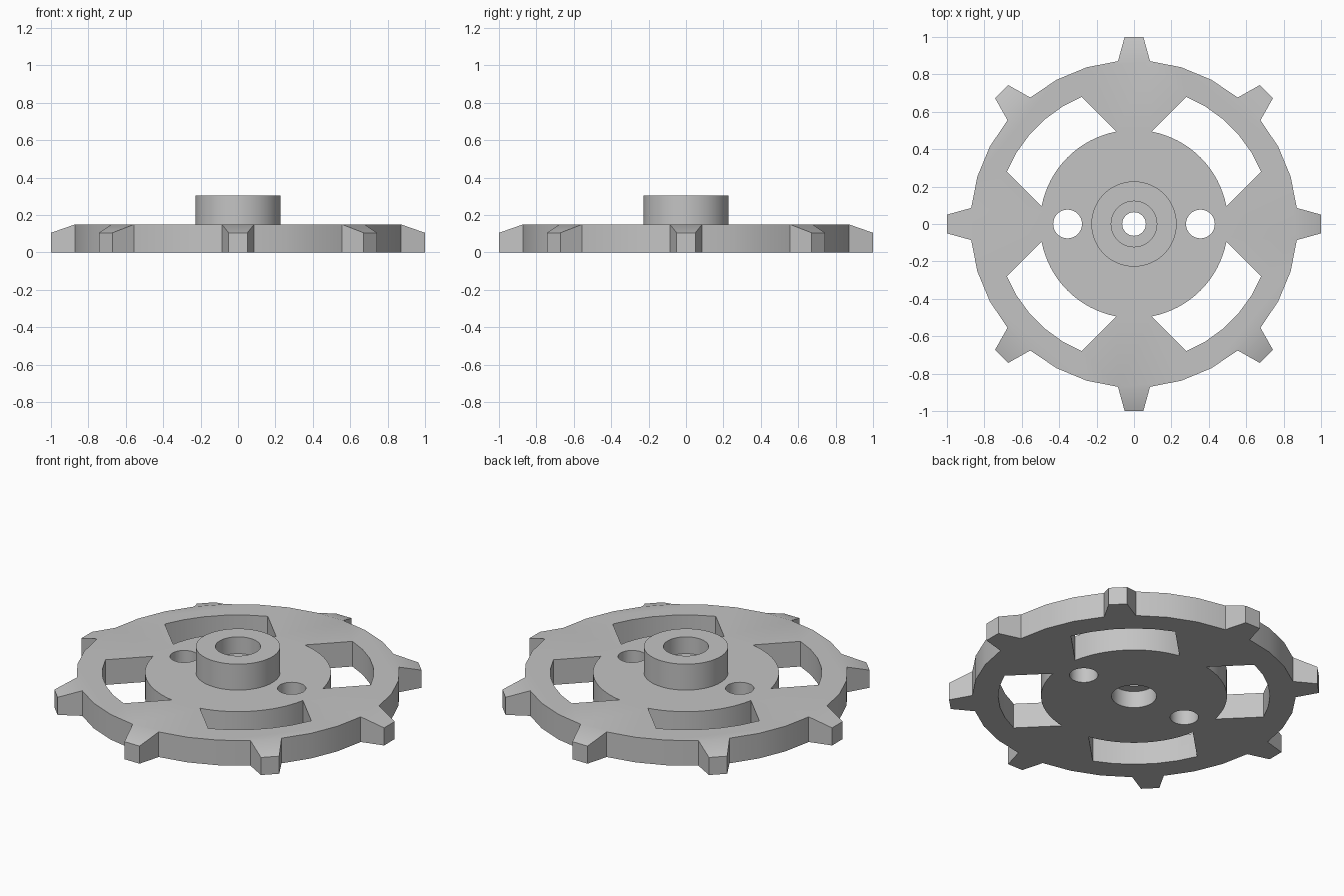
import bpy, bmesh, math
from mathutils import Matrix, Vector

cube = bpy.data.objects.get("Cube")
if cube:
    bpy.data.objects.remove(cube, do_unlink=True)

THICK, TOP = 0.15, 0.305
RIM, HUB = 0.875, 0.228

grey = bpy.data.materials.new("plain_grey")
grey.use_nodes = True
colour = (0.55, 0.55, 0.55, 1)
grey.diffuse_color = colour
grey.node_tree.nodes["Principled BSDF"].inputs["Base Color"].default_value = colour


def arc(radius, start, end, steps):
    return [Vector((radius * math.cos(start + (end - start) * i / steps),
                    radius * math.sin(start + (end - start) * i / steps), 0))
            for i in range(steps + 1)]


def circle(radius, sides, phase=0.0, x=0.0):
    points = arc(radius, phase, phase + math.tau, sides)[:-1]
    return [p + Vector((x, 0, 0)) for p in points]


def prism(bm, points, low, high):
    """Extrude a flat outline between two heights."""
    face = bm.faces.new([bm.verts.new((p.x, p.y, low)) for p in points])
    raised = bmesh.ops.extrude_face_region(bm, geom=[face])["geom"]
    for v in raised:
        if isinstance(v, bmesh.types.BMVert):
            v.co.z = high
    bmesh.ops.recalc_face_normals(bm, faces=bm.faces[:])


def make_object(name, bm):
    mesh = bpy.data.meshes.new(name)
    bm.to_mesh(mesh)
    bm.free()
    obj = bpy.data.objects.new(name, mesh)
    bpy.context.collection.objects.link(obj)
    mesh.materials.append(grey)
    return obj


def combine(target, name, outlines, operation):
    """Boolean a set of prisms with the target, then drop the helper."""
    bm = bmesh.new()
    for points, low, high in outlines:
        prism(bm, points, low, high)
    tool = make_object(name, bm)
    tool.hide_render = True
    mod = target.modifiers.new(name, "BOOLEAN")
    mod.operation, mod.solver, mod.object = operation, "EXACT", tool
    bpy.context.view_layer.objects.active = target
    bpy.ops.object.modifier_apply(modifier=mod.name)
    bpy.data.objects.remove(tool, do_unlink=True)


# Disc whose every fourth rim facet is pulled out into a tapered tooth
bm = bmesh.new()
prism(bm, circle(RIM, 32, math.pi / 32), 0, THICK)
for k in range(8):
    angle = k * math.tau / 8
    out = Vector((math.cos(angle), math.sin(angle), 0))
    side = Vector((-out.y, out.x, 0))
    facet = max((f for f in bm.faces if abs(f.normal.z) < 0.1),
                key=lambda f: f.normal.dot(out))
    tip = bmesh.ops.extrude_discrete_faces(bm, faces=[facet])["faces"][0]
    for v in tip.verts:
        edge = math.copysign(0.05, v.co.dot(side))
        height = 0.105 if v.co.z > 0.01 else 0
        v.co = out + side * edge + Vector((0, 0, height))
bmesh.ops.recalc_face_normals(bm, faces=bm.faces[:])
wheel = make_object("toothed_wheel", bm)

# Raised hub
combine(wheel, "hub", [(circle(HUB, 64), 0.05, TOP)], "UNION")

# Four curved windows between the spokes
half, inner, outer = 0.283, 0.503, 0.735
a, b = math.asin(half / inner), math.asin(half / outer)
window = arc(outer, -b, b, 5) + arc(inner, a, -a, 16)
windows = []
for k in range(4):
    turn = Matrix.Rotation(math.pi / 4 + k * math.pi / 2, 3, "Z")
    windows.append(([turn @ p for p in window], -0.1, 0.4))
combine(wheel, "window_cutter", windows, "DIFFERENCE")

# Two bolt holes and the narrow shaft hole
combine(wheel, "hole_cutter",
        [(circle(0.077, 32, x=x), -0.1, 0.4) for x in (-0.355, 0.355)]
        + [(circle(0.063, 32), -0.1, 0.4)], "DIFFERENCE")

# Wider bearing seats above and below the central web
combine(wheel, "seat_cutter",
        [(circle(0.122, 48), -0.1, 0.1), (circle(0.122, 48), 0.205, 0.4)],
        "DIFFERENCE")

bpy.ops.object.select_all(action="DESELECT")
wheel.select_set(True)
bpy.context.view_layer.objects.active = wheel
bpy.ops.object.shade_smooth_by_angle(angle=math.radians(25))
